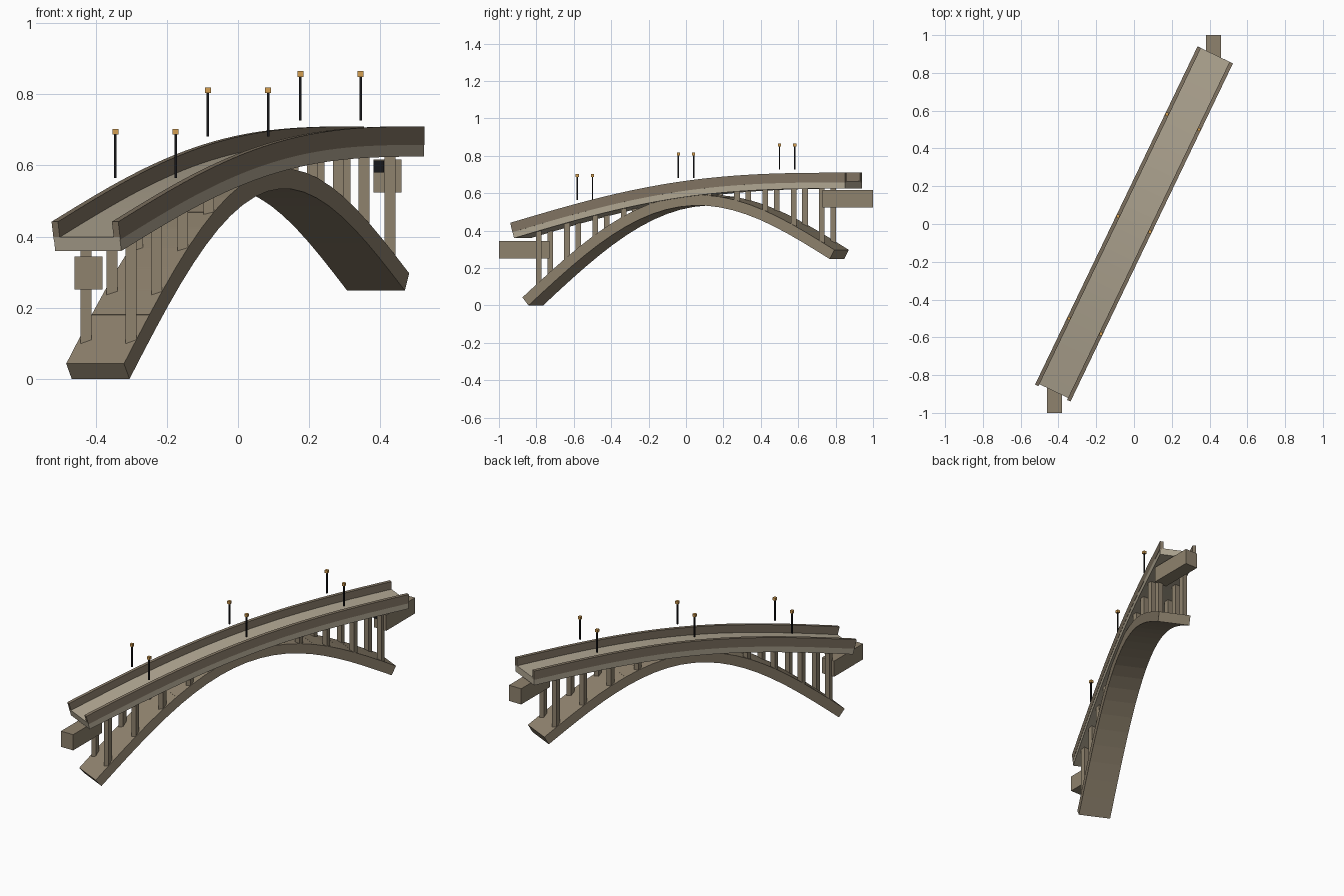
import bpy, bmesh, math
from mathutils import Vector, Matrix

cube = bpy.data.objects.get("Cube")
if cube:
    bpy.data.objects.remove(cube, do_unlink=True)

# Horizontal direction of the bridge and its right-hand side
ALONG = Vector((0.433, 0.901, 0)).normalized()
SIDE = Vector((ALONG.y, -ALONG.x, 0))
UP = Vector((0, 0, 1))


def material(name, srgb):
    m = bpy.data.materials.new(name)
    colour = [((c + 0.055) / 1.055) ** 2.4 for c in srgb] + [1]
    m.use_nodes = True
    m.diffuse_color = colour
    node = next(n for n in m.node_tree.nodes if n.type == "BSDF_PRINCIPLED")
    node.inputs["Base Color"].default_value = colour
    node.inputs["Roughness"].default_value = 0.9
    return m


STONE = material("weathered stone", (0.56, 0.51, 0.43))
WALL = material("parapet stone", (0.51, 0.46, 0.39))
PAVING = material("pale paving", (0.70, 0.66, 0.58))
IRON = material("black iron", (0.09, 0.09, 0.10))
AMBER = material("amber glass", (0.83, 0.62, 0.32))


def deck_z(s):
    """Height of the parapet top at distance s from the middle."""
    return 0.575 + 0.135 * s + 0.085 * math.cos(s * math.pi / 2)


ARCH_HALF = 0.905


def arch_z(s):
    """Height of the arch centre line."""
    t = s / ARCH_HALF
    return 0.15 + 0.125 * t + 0.405 * math.cos(t * math.pi / 2)


def finish(name, bm, mat):
    bmesh.ops.recalc_face_normals(bm, faces=bm.faces)
    mesh = bpy.data.meshes.new(name)
    bm.to_mesh(mesh)
    bm.free()
    mesh.materials.append(mat)
    ob = bpy.data.objects.new(name, mesh)
    bpy.context.collection.objects.link(ob)
    return ob


def sweep(bm, height, start, end, steps, left, right, low, high):
    """Carry a rectangle along a height curve, square to its slope."""
    rings = []
    for i in range(steps + 1):
        s = start + (end - start) * i / steps
        slope = (height(s + 0.001) - height(s - 0.001)) / 0.002
        normal = (UP - ALONG * slope).normalized()
        centre = ALONG * s + UP * height(s)
        rings.append([bm.verts.new(centre + SIDE * a + normal * b)
                      for a, b in ((left, low), (right, low), (right, high), (left, high))])
    for r, q in zip(rings, rings[1:]):
        for k in range(4):
            n = (k + 1) % 4
            bm.faces.new((r[k], r[n], q[n], q[k]))
    bm.faces.new(rings[0])
    bm.faces.new(rings[-1])


def box(bm, centre, size):
    bmesh.ops.create_cube(bm, size=1, matrix=Matrix.Translation(centre) @ Matrix.Diagonal((*size, 1)))


# Roadway
bm = bmesh.new()
sweep(bm, deck_z, -0.993, 0.993, 32, -0.103, 0.103, -0.085, -0.045)
finish("roadway", bm, PAVING)

# Parapets
for name, sign in (("left_parapet", -1), ("right_parapet", 1)):
    bm = bmesh.new()
    edges = sorted((sign * 0.084, sign * 0.104))
    sweep(bm, deck_z, -0.993, 0.993, 32, *edges, -0.052, 0)
    finish(name, bm, WALL)

# Arch of separate stone blocks, each overlapping the next to leave a lip
bm = bmesh.new()
COUNT = 22
step = 2 * ARCH_HALF / COUNT
for i in range(COUNT):
    a = -ARCH_HALF + i * step
    chord = lambda s, a=a: arch_z(a) + (arch_z(a + step) - arch_z(a)) * (s - a) / step
    lap = 0.004
    sweep(bm, chord, a - lap, a + step + lap, 1, -0.09, 0.09, -0.028, 0.028)
finish("arch", bm, STONE)

# Paired pillars between arch and roadway
bm = bmesh.new()
for k in range(-5, 6):
    s = k * 0.168
    low, high = arch_z(s), deck_z(s) - 0.07
    if high - low < 0.03:
        continue
    for side in (-0.07, 0.07):
        p = ALONG * s + SIDE * side
        box(bm, (p.x, p.y, (low + high) / 2), (0.03, 0.03, high - low))
finish("pillars", bm, STONE)

# Abutment beams at both ends
for name, sign, z in (("front_abutment", -1, 0.298), ("back_abutment", 1, 0.57)):
    bm = bmesh.new()
    box(bm, (sign * 0.42, sign * 0.865, z), (0.08, 0.27, 0.093))
    finish(name, bm, STONE)

# Small dark recess on the back abutment
bm = bmesh.new()
box(bm, (0.395, 0.728, 0.597), (0.03, 0.006, 0.035))
finish("abutment_recess", bm, IRON)

# Lamp posts with square lanterns
posts, lanterns = bmesh.new(), bmesh.new()
for s in (-0.6, 0, 0.6):
    base = deck_z(s) + 0.021
    for side in (-0.094, 0.094):
        p = ALONG * s + SIDE * side
        box(posts, (p.x, p.y, base + 0.061), (0.007, 0.007, 0.122))
        box(lanterns, (p.x, p.y, base + 0.13), (0.017, 0.017, 0.016))
finish("lamp_posts", posts, IRON)
finish("lanterns", lanterns, AMBER)
